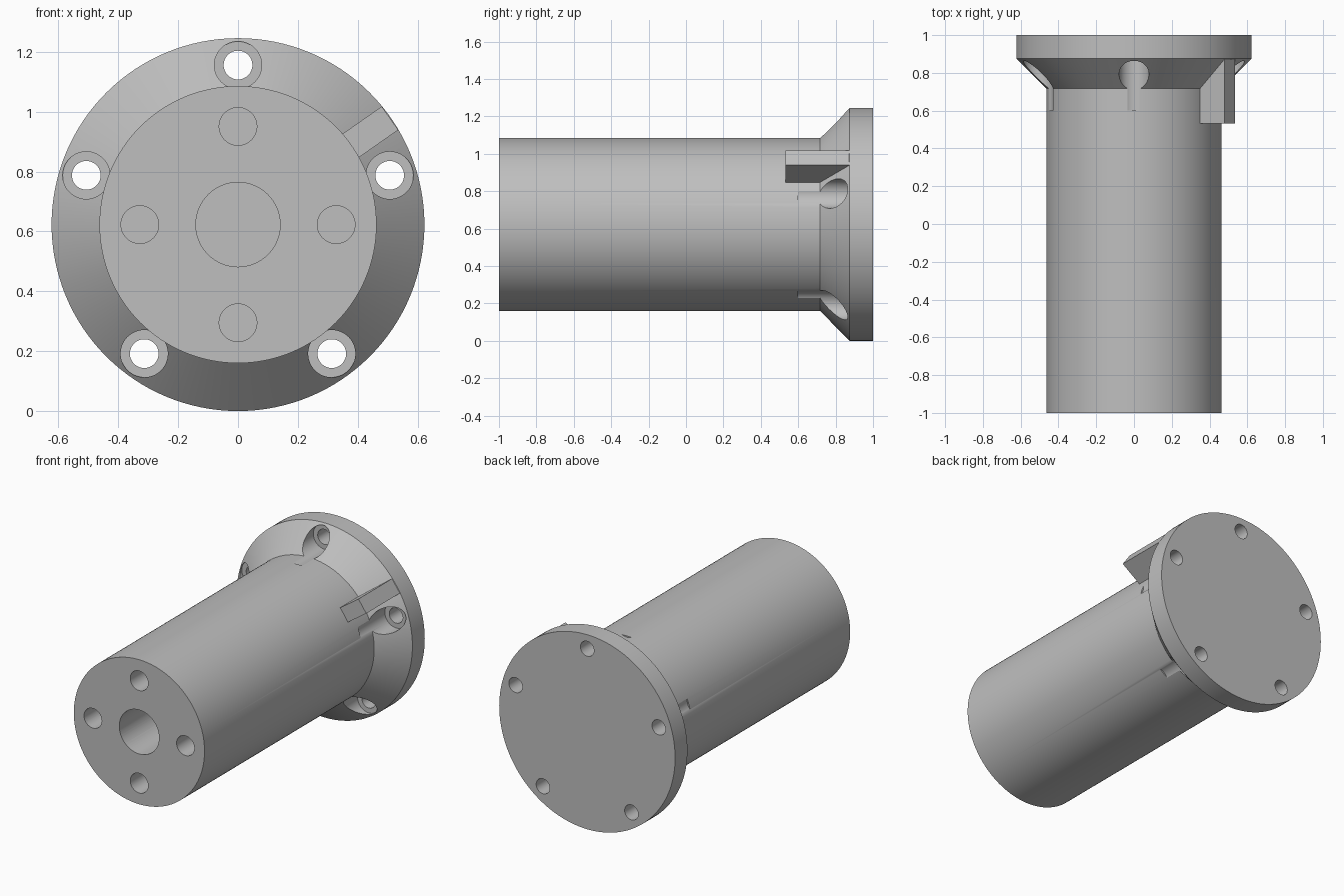
import bpy
import bmesh
from math import radians, pi, cos, sin
from mathutils import Matrix, Vector

cube = bpy.data.objects.get("Cube")
if cube:
    bpy.data.objects.remove(cube, do_unlink=True)

AXIS_Z = 0.623      # height of the shaft axis
BODY_R = 0.463
RIM_R = 0.623
RIM_Y = 0.875       # front of the straight rim

grey = bpy.data.materials.new("plain grey")
grey.use_nodes = True
grey.diffuse_color = (0.52, 0.52, 0.52, 1)
grey.node_tree.nodes["Principled BSDF"].inputs["Base Color"].default_value = grey.diffuse_color


def make_object(name, bm):
    bmesh.ops.recalc_face_normals(bm, faces=bm.faces)
    mesh = bpy.data.meshes.new(name)
    bm.to_mesh(mesh)
    bm.free()
    mesh.materials.append(grey)
    obj = bpy.data.objects.new(name, mesh)
    bpy.context.collection.objects.link(obj)
    return obj


def add_bore(bm, radius, reach, angle, y0, y1, sides=48):
    """Cylinder along y, placed at a polar position around the shaft axis."""
    centre = Vector((reach * cos(angle), (y0 + y1) / 2, AXIS_Z + reach * sin(angle)))
    bmesh.ops.create_cone(bm, cap_ends=True, segments=sides, radius1=radius,
                          radius2=radius, depth=y1 - y0,
                          matrix=Matrix.Translation(centre) @ Matrix.Rotation(pi / 2, 4, 'X'))


def cut(target, cutter):
    mod = target.modifiers.new("cut", 'BOOLEAN')
    mod.operation = 'DIFFERENCE'
    mod.solver = 'EXACT'
    mod.object = cutter
    bpy.context.view_layer.objects.active = target
    bpy.ops.object.modifier_apply(modifier=mod.name)
    bpy.data.objects.remove(cutter, do_unlink=True)


# Shaft and flared flange turned from one profile
bm = bmesh.new()
profile = [(0, -1), (BODY_R, -1), (BODY_R, 0.717), (RIM_R, RIM_Y), (RIM_R, 1), (0, 1)]
verts = [bm.verts.new((r, y, AXIS_Z)) for r, y in profile]
edges = [bm.edges.new(pair) for pair in zip(verts, verts[1:])]
bmesh.ops.spin(bm, geom=verts + edges, cent=(0, 0, AXIS_Z), axis=(0, 1, 0),
               angle=2 * pi, steps=128)
bmesh.ops.remove_doubles(bm, verts=bm.verts, dist=0.0005)
shaft = make_object("flanged_shaft", bm)

# Blind bores in the front end
bm = bmesh.new()
add_bore(bm, 0.141, 0, 0, -1.1, -0.2, 64)
for i in range(4):
    add_bore(bm, 0.063, 0.328, i * pi / 2, -1.1, -0.6)
cut(shaft, make_object("front_bores", bm))

# Five counterbored bolt holes: wide pockets first, then through holes
for name, radius, y0, y1 in (("bolt_pockets", 0.079, 0.6, RIM_Y),
                             ("bolt_holes", 0.048, 0.7, 1.1)):
    bm = bmesh.new()
    for i in range(5):
        add_bore(bm, radius, 0.533, radians(90 + 72 * i), y0, y1)
    cut(shaft, make_object(name, bm))

# Locating key standing out of the shaft in front of the rim
bm = bmesh.new()
bmesh.ops.create_cube(bm, size=1)
inner, outer, front, back = 0.40, 0.62, 0.533, 0.88
bmesh.ops.scale(bm, vec=(outer - inner, back - front, 0.096), verts=bm.verts)
bmesh.ops.translate(bm, vec=((inner + outer) / 2, (front + back) / 2, 0), verts=bm.verts)
bmesh.ops.rotate(bm, cent=(0, 0, 0), matrix=Matrix.Rotation(radians(-35), 3, 'Y'), verts=bm.verts)
bmesh.ops.translate(bm, vec=(0, 0, AXIS_Z), verts=bm.verts)
make_object("locating_key", bm)

# Smooth round walls, crisp edges
bpy.ops.object.select_all(action='DESELECT')
shaft.select_set(True)
bpy.context.view_layer.objects.active = shaft
bpy.ops.object.shade_smooth_by_angle(angle=radians(30))
